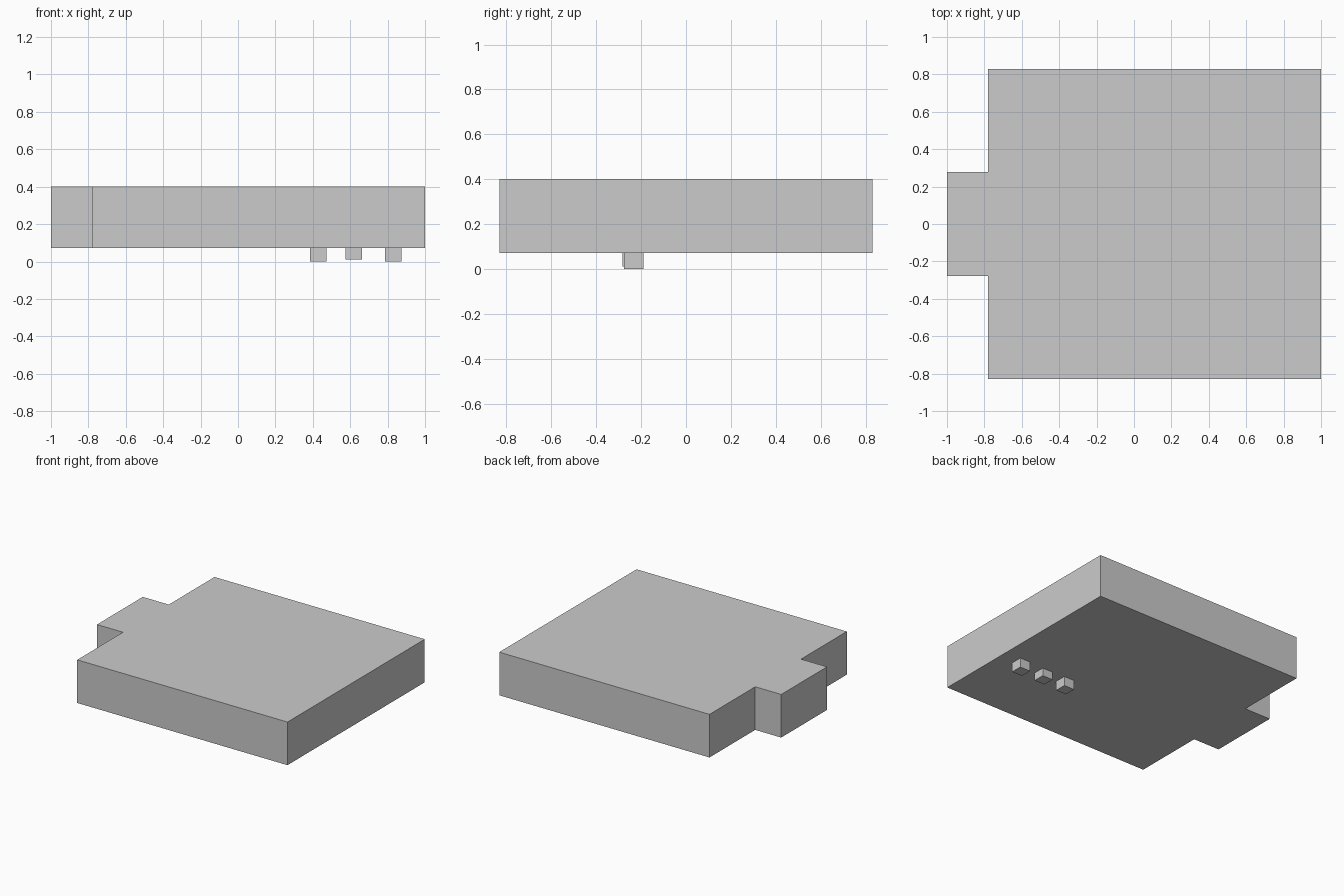
import bpy

if "Cube" in bpy.data.objects:
    bpy.data.objects.remove(bpy.data.objects["Cube"])


def box(name, x, y, z):
    """Axis-aligned box from (min, max) ranges."""
    bpy.ops.mesh.primitive_cube_add(size=1, location=[sum(r) / 2 for r in (x, y, z)])
    ob = bpy.context.object
    ob.name = name
    ob.scale = [r[1] - r[0] for r in (x, y, z)]
    bpy.ops.object.transform_apply(location=False, rotation=False, scale=True)
    return ob


BOTTOM, TOP = 0.072, 0.402

# Slab with a tab on the left: one T-shaped outline, extruded
half = [(1.0, 0.83), (-0.78, 0.83), (-0.78, 0.277), (-1.0, 0.277)]
outline = half + [(x, -y) for x, y in reversed(half)]
n = len(outline)
verts = [(x, y, z) for z in (BOTTOM, TOP) for x, y in outline]
faces = [list(range(n))[::-1], list(range(n, 2 * n))]
faces += [(i, (i + 1) % n, (i + 1) % n + n, i + n) for i in range(n)]
mesh = bpy.data.meshes.new("body_slab")
mesh.from_pydata(verts, [], faces)
body = bpy.data.objects.new("body_slab", mesh)
bpy.context.collection.objects.link(body)

# Three small pegs under the slab; the middle one is slightly shorter
for i, (cx, cy, z0) in enumerate([(0.43, -0.233, 0.0),
                                  (0.62, -0.24, 0.012),
                                  (0.83, -0.233, 0.0)]):
    h = 0.044
    box(f"peg_{i + 1}", (cx - h, cx + h), (cy - h, cy + h), (z0, BOTTOM + 0.01))
